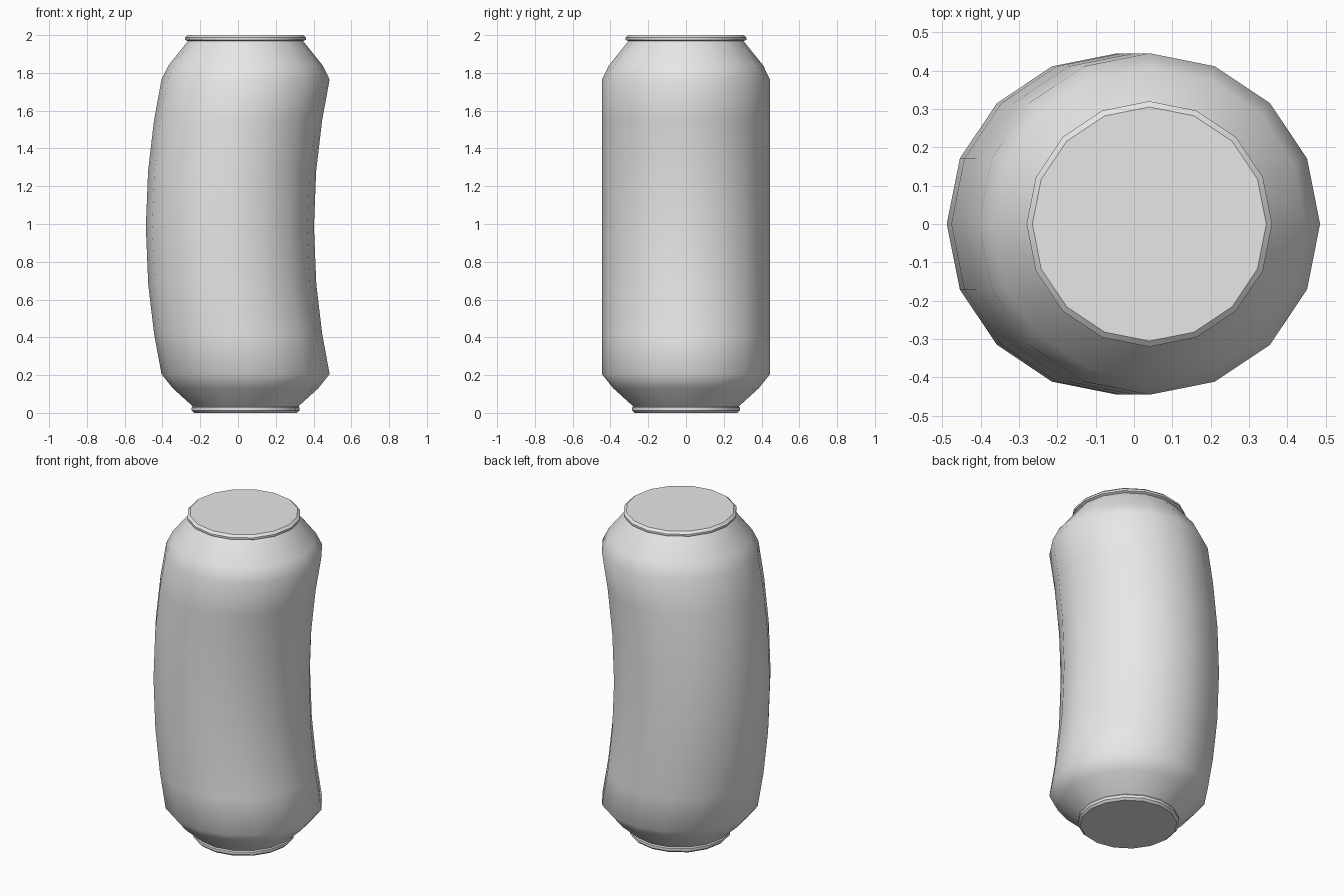
import bpy, bmesh, math

SIDES = 16
END_X = 0.04      # sideways offset of both ends
BOW = 0.083       # how far the middle bows to the right

cube = bpy.data.objects.get("Cube")
if cube:
    bpy.data.objects.remove(cube, do_unlink=True)

metal = bpy.data.materials.new("plain_grey")
metal.use_nodes = True
grey = (0.8, 0.8, 0.8, 1)
metal.diffuse_color = grey
metal.node_tree.nodes["Principled BSDF"].inputs["Base Color"].default_value = grey


def centre_x(z):
    """Centre line: bowed along the wall, straight at the ends."""
    t = min(1, abs(z - 0.985) / 0.78)
    return END_X - BOW * (1 - t * t)


def lathe(name, profile, cap=None, angle=180):
    """Stack rings of (radius, height) along the centre line."""
    bm = bmesh.new()
    rings = []
    for r, z in profile:
        ring = []
        for i in range(SIDES):
            a = math.tau * i / SIDES
            ring.append(bm.verts.new((centre_x(z) + r * math.cos(a), r * math.sin(a), z)))
        rings.append(ring)
    for low, high in zip(rings, rings[1:]):
        for i in range(SIDES):
            j = (i + 1) % SIDES
            bm.faces.new((low[i], low[j], high[j], high[i]))
    if cap == "top":
        bm.faces.new(rings[-1])
    if cap == "bottom":
        bm.faces.new(rings[0][::-1])
    mesh = bpy.data.meshes.new(name)
    bm.to_mesh(mesh)
    bm.free()
    mesh.materials.append(metal)
    obj = bpy.data.objects.new(name, mesh)
    bpy.context.collection.objects.link(obj)
    bpy.ops.object.select_all(action="DESELECT")
    obj.select_set(True)
    bpy.context.view_layer.objects.active = obj
    bpy.ops.object.shade_smooth_by_angle(angle=math.radians(angle))
    return obj


# Can wall with both tapered shoulders
wall = [(0.445, z) for z in (0.205, 0.42, 0.68, 0.985, 1.28, 1.55, 1.765)]
lathe("can_body", [(0.28, 0.035), (0.385, 0.13)] + wall + [(0.408, 1.84), (0.305, 1.968)])

# Rolled rim and flat lid
lathe("top_rim", [(0.305, 1.968), (0.32, 1.975), (0.32, 1.987), (0.305, 2.0)], "top", 30)

# Base ring and flat underside
lathe("base_ring", [(0.272, 0.0), (0.285, 0.012), (0.285, 0.028), (0.28, 0.035)], "bottom", 30)
